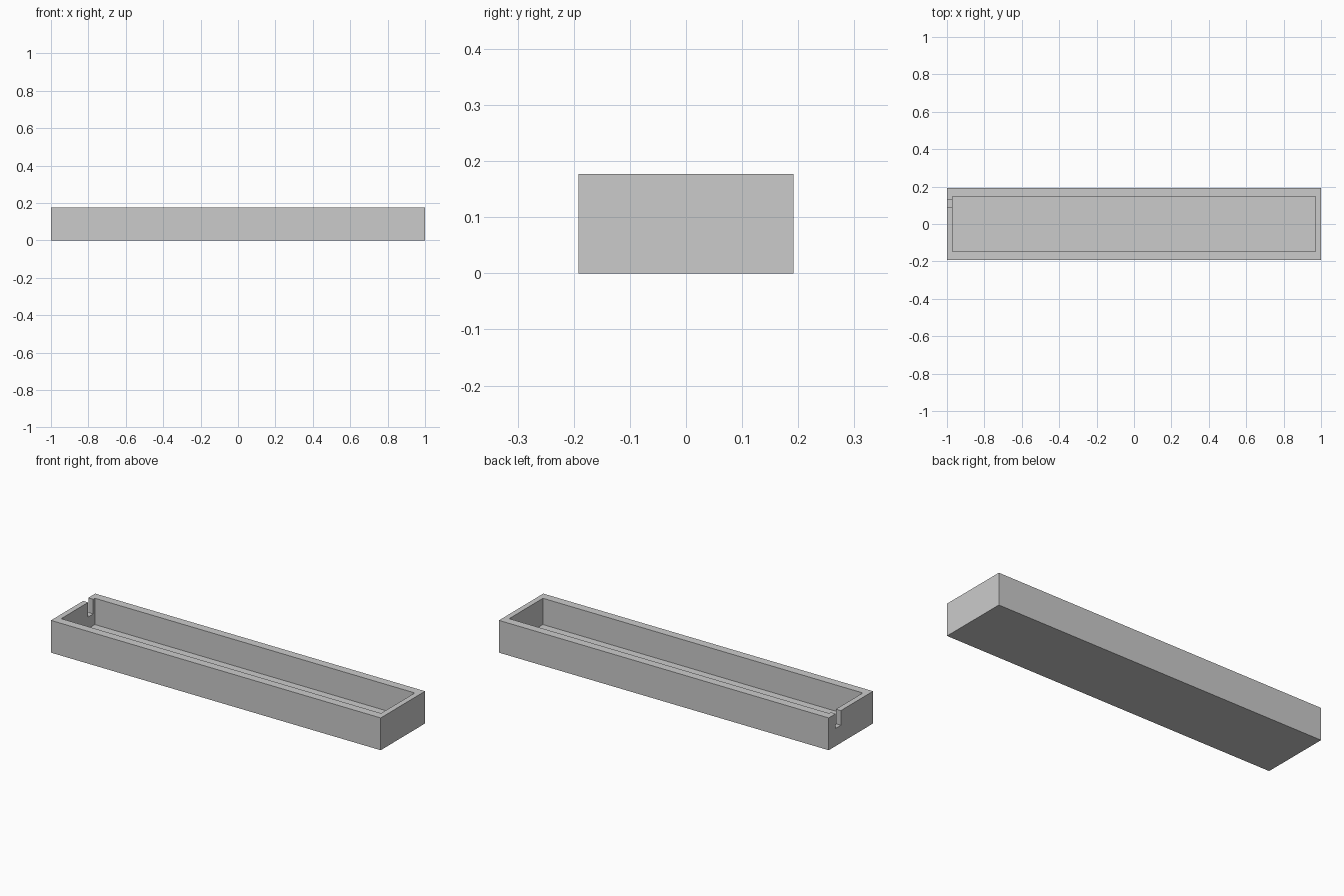
import bpy
import bmesh

if "Cube" in bpy.data.objects:
    bpy.data.objects.remove(bpy.data.objects["Cube"], do_unlink=True)

LENGTH, WIDTH, HEIGHT = 2.0, 0.384, 0.177
END_WALL, SIDE_WALL, FLOOR = 0.03, 0.046, 0.033
NOTCH_Y, NOTCH_WIDTH, NOTCH_BOTTOM = 0.109, 0.044, 0.097

grey = bpy.data.materials.new("plain grey")
grey.use_nodes = True
colour = (0.6, 0.6, 0.6, 1.0)
grey.diffuse_color = colour
grey.node_tree.nodes["Principled BSDF"].inputs["Base Color"].default_value = colour


def box(name, low, high):
    """Axis-aligned box between two corners."""
    bm = bmesh.new()
    bmesh.ops.create_cube(bm, size=1)
    for v in bm.verts:
        v.co = [lo + (c + 0.5) * (hi - lo) for c, lo, hi in zip(v.co, low, high)]
    mesh = bpy.data.meshes.new(name)
    bm.to_mesh(mesh)
    bm.free()
    mesh.materials.append(grey)
    obj = bpy.data.objects.new(name, mesh)
    bpy.context.collection.objects.link(obj)
    return obj


def cut(target, cutter):
    """Subtract the cutter and keep it out of sight."""
    mod = target.modifiers.new(cutter.name, "BOOLEAN")
    mod.operation, mod.solver, mod.object = "DIFFERENCE", "EXACT", cutter
    bpy.context.view_layer.objects.active = target
    bpy.ops.object.modifier_apply(modifier=mod.name)
    bpy.data.objects.remove(cutter, do_unlink=True)


# Long open tray
x, y = LENGTH / 2, WIDTH / 2
tray = box("tray", (-x, -y, 0), (x, y, HEIGHT))

# Hollow inside
ix, iy = x - END_WALL, y - SIDE_WALL
cut(tray, box("cavity_cutter", (-ix, -iy, FLOOR), (ix, iy, HEIGHT + 0.1)))

# Cable notch through one end wall, near the back corner
half = NOTCH_WIDTH / 2
cut(tray, box("notch_cutter", (-x - 0.1, NOTCH_Y - half, NOTCH_BOTTOM),
              (-ix + 0.1, NOTCH_Y + half, HEIGHT + 0.1)))
